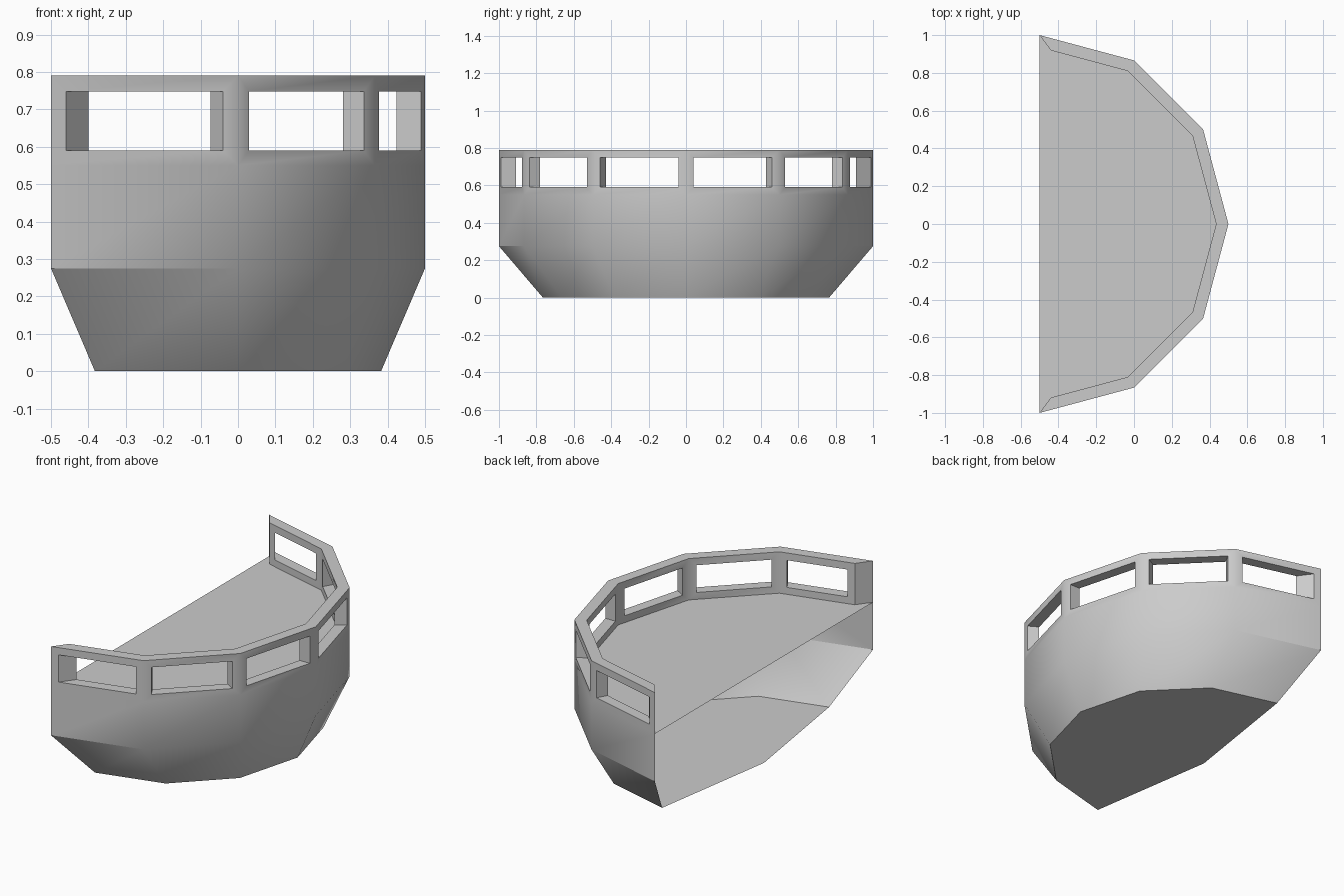
import bpy, bmesh, math
from mathutils import Vector

if "Cube" in bpy.data.objects:
    bpy.data.objects.remove(bpy.data.objects["Cube"])

Z_MID, Z_DECK, Z_TOP = 0.275, 0.55, 0.79
FRAME = 0.042          # window frame width
BOTTOM_SCALE = 0.765

# Half-dodecagon outlines (outer, and inner with mitred ends)
def arc(r):
    return [Vector((-0.5 + r * math.cos(math.radians(a)), r * math.sin(math.radians(a)), 0))
            for a in range(-90, 91, 30)]

outer, inner = arc(1.0), arc(0.935)
for end, nxt in ((0, 1), (6, 5)):
    inner[end] = inner[end].lerp(inner[nxt], 0.06 / (inner[nxt].x + 0.5))

def at(p, z):
    return Vector((p.x, p.y, z))

def make(name, faces):
    bm = bmesh.new()
    for f in faces:
        bm.faces.new([bm.verts.new(v) for v in f])
    bmesh.ops.remove_doubles(bm, verts=bm.verts, dist=0.0005)
    bmesh.ops.recalc_face_normals(bm, faces=bm.faces)
    me = bpy.data.meshes.new(name)
    bm.to_mesh(me)
    bm.free()
    ob = bpy.data.objects.new(name, me)
    bpy.context.collection.objects.link(ob)
    bpy.ops.object.select_all(action='DESELECT')
    ob.select_set(True)
    bpy.context.view_layer.objects.active = ob
    bpy.ops.object.shade_smooth_by_angle(angle=math.radians(35))
    return ob

# Open-backed hull: tapered base, upright skirt and bottom plate
rings = [[at(p * BOTTOM_SCALE, 0) for p in outer],
         [at(p, Z_MID) for p in outer],
         [at(p, Z_DECK) for p in outer]]
hull = [(lo[i], lo[i + 1], hi[i + 1], hi[i])
        for lo, hi in zip(rings, rings[1:]) for i in range(6)]
mid_back = Vector((-0.5, 0, 0))
hull += [(mid_back, rings[0][i + 1], rings[0][i]) for i in range(6)]
make("hull", hull)

# Deck plate
deck = [at(outer[6], Z_DECK), at(outer[0], Z_DECK)] + [at(p, Z_DECK) for p in inner]
make("deck", [deck])

# Window wall: framed panels on both sides, joined by jambs, with a top cap
def panel(a, b):
    d = (b - a).normalized() * FRAME
    rim = [at(a, Z_DECK), at(b, Z_DECK), at(b, Z_TOP), at(a, Z_TOP)]
    hole = [at(a + d, Z_DECK + 0.04), at(b - d, Z_DECK + 0.04),
            at(b - d, Z_TOP - FRAME), at(a + d, Z_TOP - FRAME)]
    return rim, hole

def bridge(p, q):
    return [(p[k], p[(k + 1) % 4], q[(k + 1) % 4], q[k]) for k in range(4)]

wall = []
for i in range(6):
    rim_o, hole_o = panel(outer[i], outer[i + 1])
    rim_i, hole_i = panel(inner[i], inner[i + 1])
    wall += bridge(rim_o, hole_o) + bridge(hole_o, hole_i) + bridge(hole_i, rim_i)
    wall.append((rim_o[3], rim_o[2], rim_i[2], rim_i[3]))
for e in (0, 6):
    wall.append((at(outer[e], Z_DECK), at(inner[e], Z_DECK),
                 at(inner[e], Z_TOP), at(outer[e], Z_TOP)))
make("window_wall", wall)
